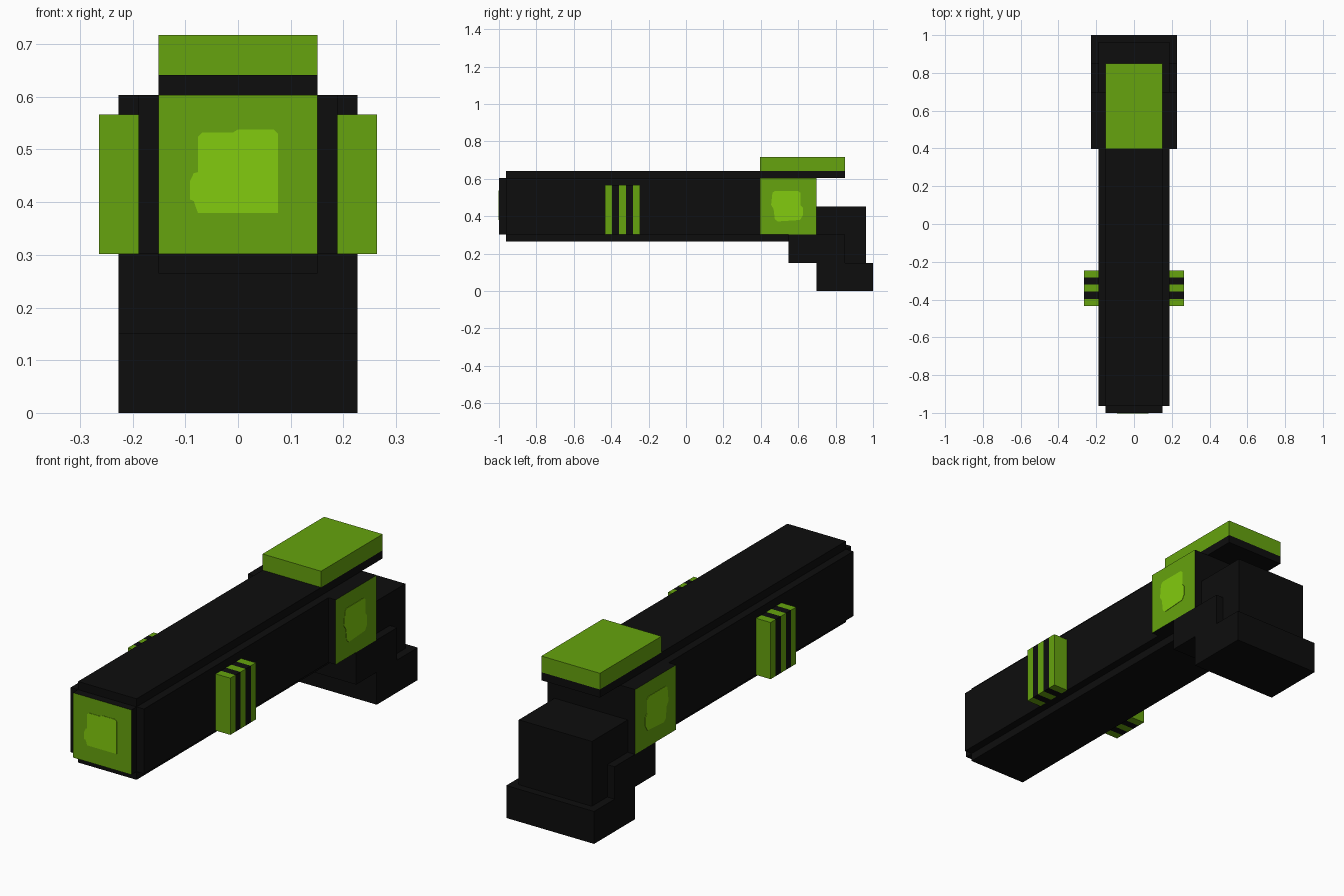
import bpy
import bmesh

cube = bpy.data.objects.get("Cube")
if cube:
    bpy.data.objects.remove(cube, do_unlink=True)

U = 2 / 53  # one block unit; x is centred, y counts from the muzzle, z from the ground


def material(name, rgb):
    m = bpy.data.materials.new(name)
    m.use_nodes = True
    m.diffuse_color = (*rgb, 1)
    m.node_tree.nodes["Principled BSDF"].inputs["Base Color"].default_value = (*rgb, 1)
    return m


BLACK = material("black", (0.004, 0.004, 0.004))
GREEN = material("green", (0.133, 0.366, 0.0044))
LIME = material("bright green", (0.223, 0.597, 0.0044))


def finish(name, bm, mats):
    bmesh.ops.recalc_face_normals(bm, faces=bm.faces)
    me = bpy.data.meshes.new(name)
    bm.to_mesh(me)
    bm.free()
    for m in mats:
        me.materials.append(m)
    ob = bpy.data.objects.new(name, me)
    bpy.context.collection.objects.link(ob)
    return ob


def box(name, x, y, z, mats, rule=None):
    """Box from ranges in block units; rule(face) gives a material index."""
    bm = bmesh.new()
    bmesh.ops.create_cube(bm, size=1)
    for v in bm.verts:
        v.co = [U * (a + (b - a) * (c + 0.5)) for (a, b), c in zip((x, y, z), v.co)]
        v.co.y -= 1
    bm.normal_update()
    if rule:
        for f in bm.faces:
            f.material_index = rule(f)
    return finish(name, bm, mats)


# Barrel: a core with a green muzzle face, wrapped by two crossed shells
box("barrel_core", (-4, 4), (0, 45), (8, 16), [BLACK, GREEN],
    lambda f: int(f.normal.y < -0.5))
box("barrel_upright_shell", (-4, 4), (1, 45), (7, 17), [BLACK])
box("barrel_side_shell", (-5, 5), (1, 45), (8, 16), [BLACK])

# Rear housing with green side panels
box("rear_housing", (-6, 6), (37, 45), (8, 16), [BLACK, GREEN],
    lambda f: int(abs(f.normal.x) > 0.5))

# Top plate on its support
box("top_plate_support", (-4, 4), (37, 49), (16, 17), [BLACK])
box("top_plate", (-4, 4), (37, 49), (17, 19), [GREEN])

# Stepped grip
box("grip_upper", (-5, 5), (43, 52), (4, 12), [BLACK])
box("grip_collar", (-6, 6), (41, 49), (4, 8), [BLACK])
box("grip_base", (-6, 6), (45, 53), (0, 4), [BLACK])

# Striped side fins, alternating green and black slices
for side, x in (("left", (5, 7)), ("right", (-7, -5))):
    for i in range(5):
        box(f"{side}_fin_{i + 1}", x, (15 + i, 16 + i), (8, 15),
            [BLACK if i % 2 else GREEN])


def glow(name, outline, place):
    """Thin irregular plate; place(a, z, depth) maps it onto a face."""
    bm = bmesh.new()
    rings = [[bm.verts.new(place(a, z, d)) for a, z in outline] for d in (-0.001, 0.002)]
    for ring in rings:
        bm.faces.new(ring)
    n = len(outline)
    for i in range(n):
        j = (i + 1) % n
        bm.faces.new((rings[0][i], rings[0][j], rings[1][j], rings[1][i]))
    finish(name, bm, [LIME])


# Glowing patches on the muzzle and both housing sides
FRONT = [(-0.076, 0.524), (-0.068, 0.532), (-0.01, 0.532), (0, 0.538), (0.068, 0.538),
         (0.076, 0.53), (0.076, 0.379), (-0.076, 0.379), (-0.084, 0.402),
         (-0.091, 0.405), (-0.091, 0.44), (-0.084, 0.455), (-0.076, 0.457)]
SIDE = [(0.462, 0.525), (0.475, 0.535), (0.6, 0.535), (0.612, 0.525), (0.612, 0.46),
        (0.625, 0.445), (0.625, 0.405), (0.61, 0.38), (0.49, 0.372),
        (0.475, 0.385), (0.468, 0.44), (0.455, 0.46)]
glow("muzzle_glow", FRONT, lambda a, z, d: (a, -1 - d, z))
for side, s in (("left", 1), ("right", -1)):
    glow(f"{side}_housing_glow", SIDE, lambda a, z, d, s=s: (s * (6 * U + d), a, z))
